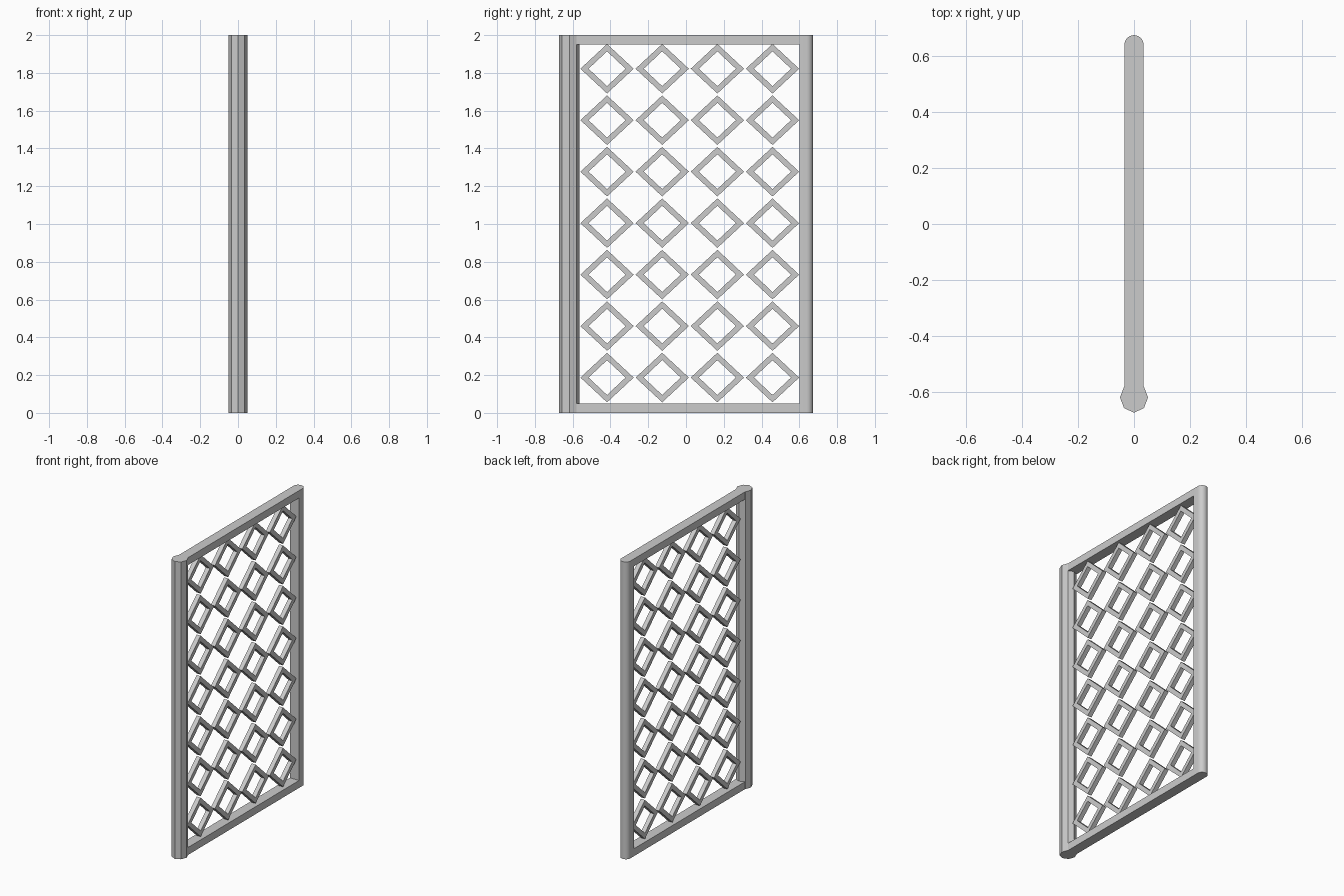
import bpy, bmesh, math

if "Cube" in bpy.data.objects:
    bpy.data.objects.remove(bpy.data.objects["Cube"])


def make_object(name, bm):
    bmesh.ops.recalc_face_normals(bm, faces=bm.faces)
    mesh = bpy.data.meshes.new(name)
    bm.to_mesh(mesh)
    bm.free()
    obj = bpy.data.objects.new(name, mesh)
    bpy.context.collection.objects.link(obj)
    return obj


def prism(name, profile, z0, z1):
    """Extrude an (x, y) outline from z0 up to z1."""
    bm = bmesh.new()
    low = [bm.verts.new((x, y, z0)) for x, y in profile]
    high = [bm.verts.new((x, y, z1)) for x, y in profile]
    bm.faces.new(low)
    bm.faces.new(high)
    n = len(profile)
    for i in range(n):
        j = (i + 1) % n
        bm.faces.new((low[i], low[j], high[j], high[i]))
    return make_object(name, bm)


HEIGHT = 2.0
HALF = 0.034      # half thickness of the frame
RAIL = 0.05       # rail height

# Octagonal hinge post at the front edge
octagon = [(0.05 * math.cos(math.tau * i / 8),
            -0.618 + 0.054 * math.sin(math.tau * i / 8)) for i in range(8)]
prism("hinge_post", octagon, 0, HEIGHT)

# Back stile with a half-round outer edge
arc = [(HALF * math.cos(math.pi * i / 12),
        0.639 + HALF * math.sin(math.pi * i / 12)) for i in range(13)]
stile = prism("rounded_stile", [(-HALF, 0.6), (HALF, 0.6)] + arc, 0, HEIGHT)
bpy.context.view_layer.objects.active = stile
stile.select_set(True)
bpy.ops.object.shade_smooth_by_angle(angle=math.radians(30))

# Top and bottom rails
rail = [(-HALF, -0.58), (HALF, -0.58), (HALF, 0.6), (-HALF, 0.6)]
prism("bottom_rail", rail, 0, RAIL)
prism("top_rail", rail, HEIGHT - RAIL, HEIGHT)

# One hollow diamond, repeated into a lattice
bm = bmesh.new()
corners = [(1, 0), (0, 1), (-1, 0), (0, -1)]
loops = [[bm.verts.new((x, -0.418 + a * w, 0.187 + b * h)) for a, b in corners]
         for x, w, h in [(-0.015, 0.141, 0.131), (0.015, 0.141, 0.131),
                         (0.015, 0.098, 0.092), (-0.015, 0.098, 0.092)]]
for k in range(4):
    a, b = loops[k], loops[(k + 1) % 4]
    for i in range(4):
        j = (i + 1) % 4
        bm.faces.new((a[i], a[j], b[j], b[i]))
lattice = make_object("diamond_lattice", bm)
for name, count, step in [("columns", 4, (0, 0.292, 0)), ("rows", 7, (0, 0, 0.2725))]:
    mod = lattice.modifiers.new(name, 'ARRAY')
    mod.count = count
    mod.use_relative_offset = False
    mod.use_constant_offset = True
    mod.constant_offset_displace = step
